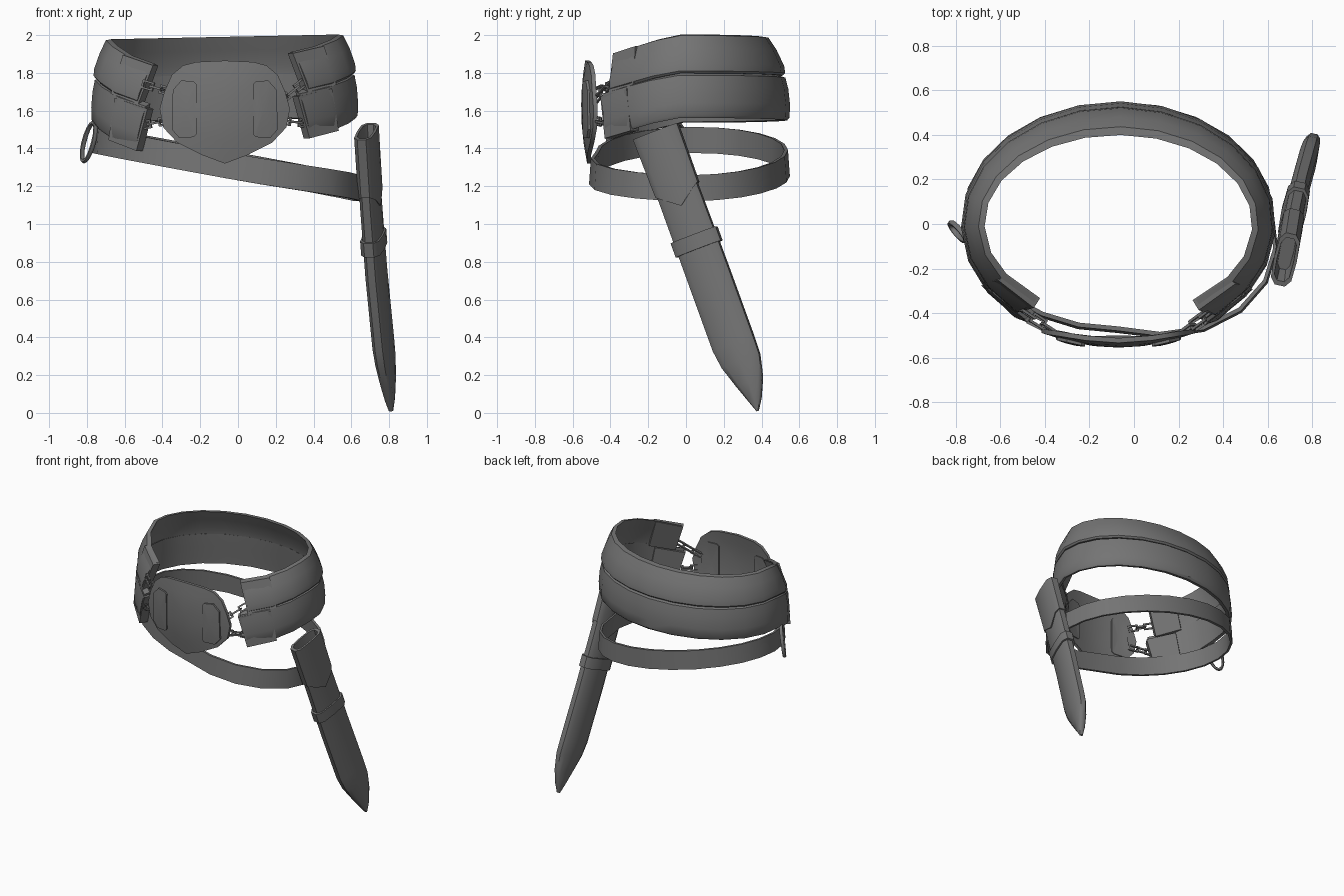
import bpy, bmesh, math
from mathutils import Vector

if "Cube" in bpy.data.objects:
    bpy.data.objects.remove(bpy.data.objects["Cube"])

mat = bpy.data.materials.new("dark_grey")
mat.diffuse_color = (0.175, 0.175, 0.175, 1)
mat.use_nodes = True
mat.node_tree.nodes["Principled BSDF"].inputs["Base Color"].default_value = mat.diffuse_color
CX = -0.07


def finish(name, bm, angle=35):
    bmesh.ops.recalc_face_normals(bm, faces=bm.faces)
    me = bpy.data.meshes.new(name)
    bm.to_mesh(me)
    bm.free()
    me.materials.append(mat)
    ob = bpy.data.objects.new(name, me)
    bpy.context.collection.objects.link(ob)
    bpy.ops.object.select_all(action='DESELECT')
    ob.select_set(True)
    bpy.context.view_layer.objects.active = ob
    bpy.ops.object.shade_smooth_by_angle(angle=math.radians(angle))
    return ob


def loft(name, rings, loop=False, caps=True, angle=35):
    """Skin a list of closed cross-sections."""
    bm = bmesh.new()
    rows = [[bm.verts.new(p) for p in r] for r in rings]
    n = len(rows[0])
    pairs = list(zip(rows, rows[1:])) + ([(rows[-1], rows[0])] if loop else [])
    for a, b in pairs:
        for i in range(n):
            j = (i + 1) % n
            bm.faces.new((a[i], a[j], b[j], b[i]))
    if caps and not loop:
        bm.faces.new(rows[0])
        bm.faces.new(rows[-1])
    return finish(name, bm, angle)


def ramp(y):
    """0 at the sides, growing to 1 at the open front ends."""
    return max(0, -0.08 - y) / 0.32


def band(name, a0, a1, steps, rx, ry, cy, zfun, section, loop=False, lean=0, bump=0):
    """Sweep a (radial offset, height) section round the waist."""
    rings = []
    for i in range(steps + (0 if loop else 1)):
        t = math.radians(a0 + (a1 - a0) * i / steps)
        c, s = math.cos(t), math.sin(t)
        x, y = CX + rx * c, cy + ry * s
        z = zfun(x, y)
        extra = bump * max(0, c) * max(0, -s)
        way = 1 if c < 0 else -1
        tx, ty = -s * way * lean * ramp(y), c * way * lean * ramp(y)
        rings.append([(x + (o * 0.75 + extra) * c + tx * h,
                       y + (o + extra) * s + ty * h, z + h) for o, h in section])
    return loft(name, rings, loop)


def waist_height(base):
    return lambda x, y: base + 0.018 * x - (0.14 if x < 0 else 0.088) * ramp(y)


# Padded waist bands, open at the front, with box-like end pieces
upper = [(-0.012, 0), (0, 0.012), (-0.005, 0.05), (-0.045, 0.135), (-0.088, 0.2),
         (-0.125, 0.205), (-0.09, 0.13), (-0.05, 0.05), (-0.04, 0.0)]
lower = [(-0.012, 0), (0, 0.015), (0.003, 0.08), (-0.006, 0.165), (-0.022, 0.226),
         (-0.065, 0.24), (-0.055, 0.14), (-0.045, 0.06), (-0.04, 0.005)]
end_upper = [(0.004, -0.005), (-0.072, 0.2), (-0.13, 0.2), (-0.06, -0.005)]
end_lower = [(0.008, -0.008), (-0.015, 0.215), (-0.08, 0.215), (-0.06, -0.008)]
for nm, sec, end, rx, ry, base in (("upper", upper, end_upper, 0.695, 0.525, 1.787),
                                   ("lower", lower, end_lower, 0.705, 0.548, 1.55)):
    zf = waist_height(base)
    band(nm + "_waist_band", -50, 228, 18, rx, ry, 0, zf, sec, lean=0.25)
    band(nm + "_right_end", -51, -32, 1, rx, ry, 0, zf, end, lean=0.27)
    band(nm + "_left_end", 210, 229, 1, rx, ry, 0, zf, end, lean=0.27)

# Thin slanted hip strap
band("hip_strap", 0, 360, 24, 0.70, 0.52, 0.03,
     lambda x, y: 1.248 - 0.182 * (x - CX) + 0.01 * y,
     [(0, 0), (-0.01, 0.138), (-0.03, 0.138), (-0.02, 0)], loop=True, bump=0.17)


# Curved front plate and its two side tabs
def plate_y(x, z):
    return -0.555 + 0.55 * (x - CX) ** 2 + 0.35 * (z - 1.62) ** 2


def curved_plate(name, outline, lift, thick):
    c = sum((Vector(p) for p in outline), Vector((0, 0))) / len(outline)
    bm = bmesh.new()
    sides = []
    for off in (-lift, thick - lift):
        rows = []
        for k in (1, 0.66, 0.33):
            row = []
            for p in outline:
                q = c + (Vector(p) - c) * k
                row.append(bm.verts.new((q.x, plate_y(q.x, q.y) + off, q.y)))
            rows.append(row)
        n = len(outline)
        for a, b in zip(rows, rows[1:]):
            for i in range(n):
                bm.faces.new((a[i], a[(i + 1) % n], b[(i + 1) % n], b[i]))
        mid = bm.verts.new((c.x, plate_y(c.x, c.y) + off, c.y))
        for i in range(n):
            bm.faces.new((rows[-1][i], rows[-1][(i + 1) % n], mid))
        sides.append(rows[0])
    a, b = sides
    for i in range(len(a)):
        bm.faces.new((a[i], a[(i + 1) % len(a)], b[(i + 1) % len(a)], b[i]))
    return finish(name, bm)


half = [(0, 1.865), (0.15, 1.858), (0.22, 1.84), (0.28, 1.79), (0.32, 1.70),
        (0.345, 1.61), (0.325, 1.51), (0.25, 1.43), (0.12, 1.365), (0, 1.32)]
outline = [(CX + x, z) for x, z in half] + [(CX - x, z) for x, z in half[-2:0:-1]]
curved_plate("front_plate", outline, 0, 0.022)
tab = [(0.15, 1.74), (0.165, 1.755), (0.23, 1.76), (0.275, 1.71), (0.28, 1.50),
       (0.24, 1.455), (0.165, 1.46), (0.15, 1.475)]
for nm, s in (("left_tab", -1), ("right_tab", 1)):
    curved_plate(nm, [(CX + s * x, z) for x, z in tab], 0.012, 0.042)


# Chains of rectangular wire links joining plate and bands
def link(name, a, b, flat):
    d = (b - a).normalized()
    side = d.cross(Vector((0, 1, 0))).normalized()
    if not flat:
        side = d.cross(side)
    nrm = d.cross(side)
    mid, hl = (a + b) / 2, (b - a).length / 2 + 0.008
    rings = []
    for u, v in ((-1, -1), (1, -1), (1, 1), (-1, 1)):
        ring = []
        for e, f in ((0, -1), (0, 1), (1, 1), (1, -1)):
            ring.append(mid + d * u * (hl - 0.011 * e) + side * v * (0.024 - 0.011 * e)
                        + nrm * f * 0.006)
        rings.append(ring)
    loft(name, rings, loop=True)


chains = {"left_upper": ((-0.36, -0.48, 1.70), (-0.50, -0.39, 1.74)),
          "left_lower": ((-0.36, -0.48, 1.55), (-0.52, -0.40, 1.52)),
          "right_upper": ((0.21, -0.49, 1.64), (0.36, -0.38, 1.76)),
          "right_lower": ((0.22, -0.49, 1.55), (0.38, -0.39, 1.53))}
for nm, (a, b) in chains.items():
    a, b = Vector(a), Vector(b)
    for i in range(3):
        link(f"{nm}_link_{i}", a.lerp(b, i / 3), a.lerp(b, (i + 1) / 3), i % 2 == 0)

# Hanging ring on the left of the strap
u, v = Vector((0.55, -0.8, 0.15)), Vector((-0.22, 0.1, -0.97))
rings = []
for i in range(16):
    t = math.tau * i / 16
    r = u * math.cos(t) * 0.05 + v * math.sin(t) * 0.105
    out, nrm = r.normalized(), u.cross(v).normalized()
    rings.append([Vector((-0.79, -0.035, 1.435)) + r
                  + (out * math.cos(q) + nrm * math.sin(q)) * 0.013
                  for q in (math.tau * k / 6 for k in range(6))])
loft("side_ring", rings, loop=True, angle=60)

# Sheath: slightly bowed body, cuff with pointed lower edge, and retaining loop
top, tip = Vector((0.68, -0.16, 1.49)), Vector((0.81, 0.38, 0.01))
axis = (tip - top).normalized()
wide = Vector((0.21, 0.94, 0.34))
wide = (wide - axis * wide.dot(axis)).normalized()
thin = axis.cross(wide)
SECTION = [(-1, -0.45), (-0.75, -0.9), (0, -1), (0.75, -0.9), (1, -0.45),
           (1, 0.45), (0.75, 0.9), (0, 1), (-0.75, 0.9), (-1, 0.45)]


def ring_at(t, w, h, shift=0, point=0):
    bow = -0.014 * math.sin(math.pi * min(t, 1.58) / 1.58)
    return [top + axis * (t + point * (1 - abs(a))) + wide * (a * w + shift)
            + thin * (b * h + bow) for a, b in SECTION]


loft("sheath_body", [ring_at(*p) for p in (
    (0.12, 0.112, 0.043), (0.4, 0.114, 0.045), (0.8, 0.116, 0.045), (1.2, 0.116, 0.045),
    (1.3, 0.108, 0.042, 0.006), (1.42, 0.075, 0.034, 0.012), (1.52, 0.035, 0.024, 0.008),
    (1.58, 0.006, 0.012))], angle=50)
loft("sheath_cuff", [ring_at(0.14, 0.09, 0.03), ring_at(0.0, 0.105, 0.038),
                     ring_at(0.0, 0.127, 0.052), ring_at(0.33, 0.122, 0.052, 0, 0.09),
                     ring_at(0.33, 0.105, 0.04, 0, 0.09)], angle=50)
loft("sheath_loop", [ring_at(0.585, 0.11, 0.04), ring_at(0.585, 0.13, 0.056),
                     ring_at(0.665, 0.13, 0.056), ring_at(0.665, 0.11, 0.04)])
